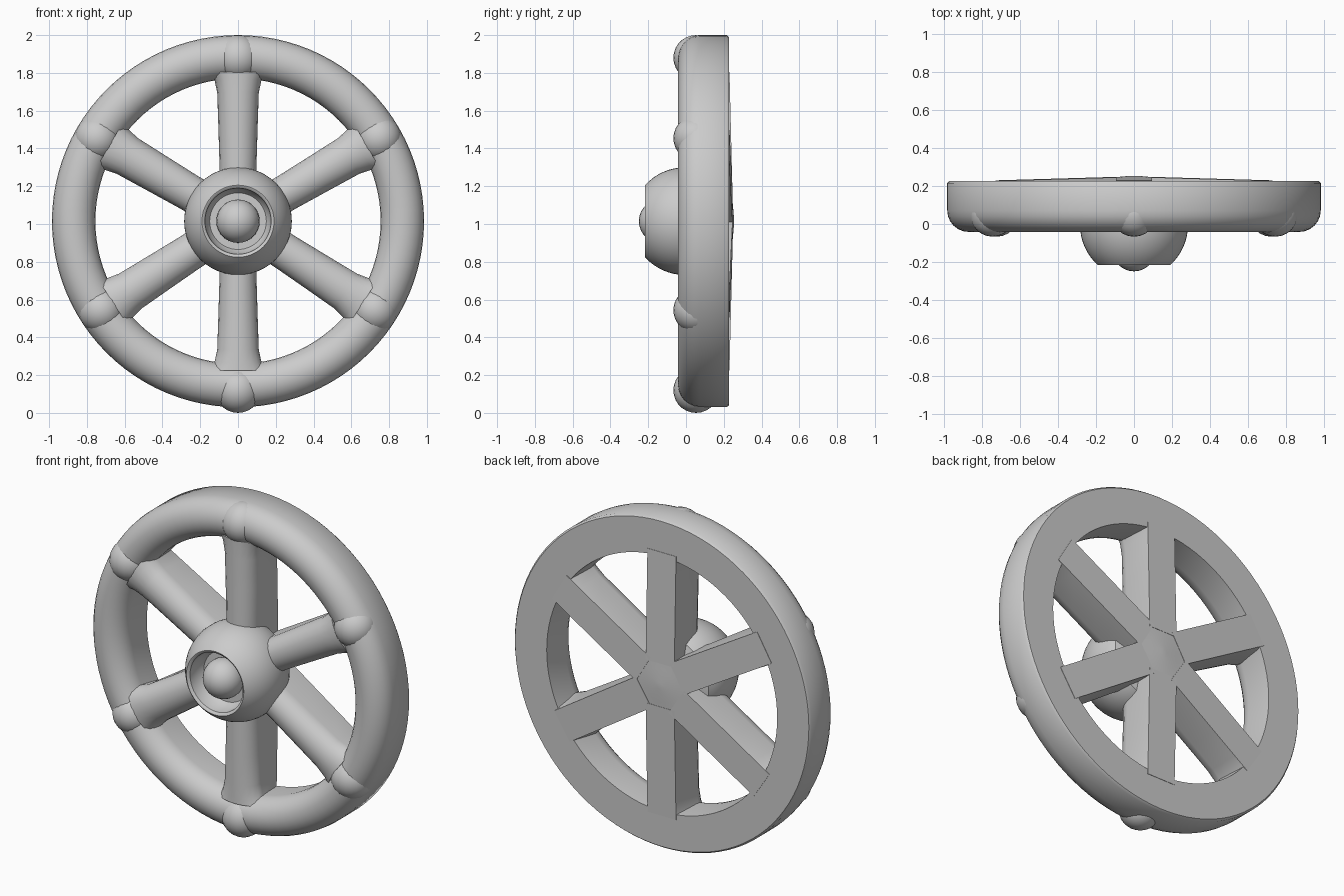
import bpy, bmesh
from math import sin, cos, pi, radians
from mathutils import Matrix, Vector

if "Cube" in bpy.data.objects:
    bpy.data.objects.remove(bpy.data.objects["Cube"])

CZ = 1.015  # height of the wheel centre


def finish(bm, name, angle=40):
    bmesh.ops.remove_doubles(bm, verts=bm.verts, dist=1e-5)
    bmesh.ops.recalc_face_normals(bm, faces=bm.faces)
    me = bpy.data.meshes.new(name)
    bm.to_mesh(me)
    bm.free()
    ob = bpy.data.objects.new(name, me)
    bpy.context.collection.objects.link(ob)
    bpy.ops.object.select_all(action='DESELECT')
    ob.select_set(True)
    bpy.context.view_layer.objects.active = ob
    bpy.ops.object.shade_smooth_by_angle(angle=radians(angle))
    return ob


def skin(bm, rings, loop_rings=False):
    """Bridge closed rings of points with quads."""
    vs = [[bm.verts.new(p) for p in r] for r in rings]
    n = len(vs[0])
    for i in range(len(vs) if loop_rings else len(vs) - 1):
        a, b = vs[i], vs[(i + 1) % len(vs)]
        for j in range(n):
            k = (j + 1) % n
            bm.faces.new((a[j], a[k], b[k], b[j]))
    return vs


def lathe(name, profile, closed, seg):
    """Revolve (radius, y) points about the wheel axis."""
    bm = bmesh.new()
    rings = [[(r * cos(2 * pi * j / seg), y, CZ + r * sin(2 * pi * j / seg))
              for j in range(seg)] for r, y in profile]
    vs = skin(bm, rings, closed)
    if not closed:
        bm.faces.new(vs[0])
        bm.faces.new(vs[-1])
    return finish(bm, name)


# Rim: flat back, straight outer wall, rounded front
arc = [(0.87 + 0.115 * cos(pi * i / 12), 0.07 - 0.112 * sin(pi * i / 12)) for i in range(13)]
lathe("rim", [(0.765, 0.228), (0.975, 0.228), (0.985, 0.215)] + arc, True, 96)

# Hub: front socket, ball-shaped shell, narrower core behind
shell = [(0.285 * cos(radians(a)), -0.005 + 0.285 * sin(radians(a))) for a in range(-48, 31, 6)]
lathe("hub", [(0.03, -0.11), (0.15, -0.11), (0.17, -0.14), (0.175, -0.205), (0.185, -0.215)]
      + shell + [(0.17, 0.16), (0.17, 0.243), (0.10, 0.247), (0.02, 0.254)], False, 48)


def ball(name, r, loc, squash=1.0):
    bm = bmesh.new()
    bmesh.ops.create_uvsphere(bm, u_segments=24, v_segments=14, radius=r)
    bmesh.ops.transform(bm, verts=bm.verts,
                        matrix=Matrix.Translation(loc) @ Matrix.Diagonal((1, squash, 1, 1)))
    return finish(bm, name, 60)


# Axle ball inside the socket
ball("axle_ball", 0.115, Vector((0, -0.135, CZ)))


def spoke(name, ang):
    """D-shaped bar: flat back, rounded front, flared toward the rim."""
    d = Vector((cos(ang), 0, sin(ang)))
    s = Vector((-sin(ang), 0, cos(ang)))
    bm = bmesh.new()
    rings = []
    for r, w in ((0.13, 0.098), (0.3, 0.098), (0.5, 0.104), (0.68, 0.11), (0.75, 0.125), (0.79, 0.15)):
        back = 0.25 - 0.025 * r
        pts = [(-0.095, back), (0.095, back)]
        pts += [(w * cos(pi * i / 10), 0.06 - 0.097 * sin(pi * i / 10)) for i in range(11)]
        rings.append([d * r + s * a + Vector((0, y, CZ)) for a, y in pts])
    vs = skin(bm, rings)
    bm.faces.new(vs[0])
    bm.faces.new(vs[-1])
    finish(bm, name)


# Six spokes, each with a swollen joint on the rim front
for i, deg in enumerate((90, 30.5, -33, -90, -147, 149.5)):
    a = radians(deg)
    spoke(f"spoke_{i + 1}", a)
    r = 0.895 if deg == -90 else 0.865
    ball(f"rim_joint_{i + 1}", 0.12, Vector((r * cos(a), 0.053, CZ + r * sin(a))))
